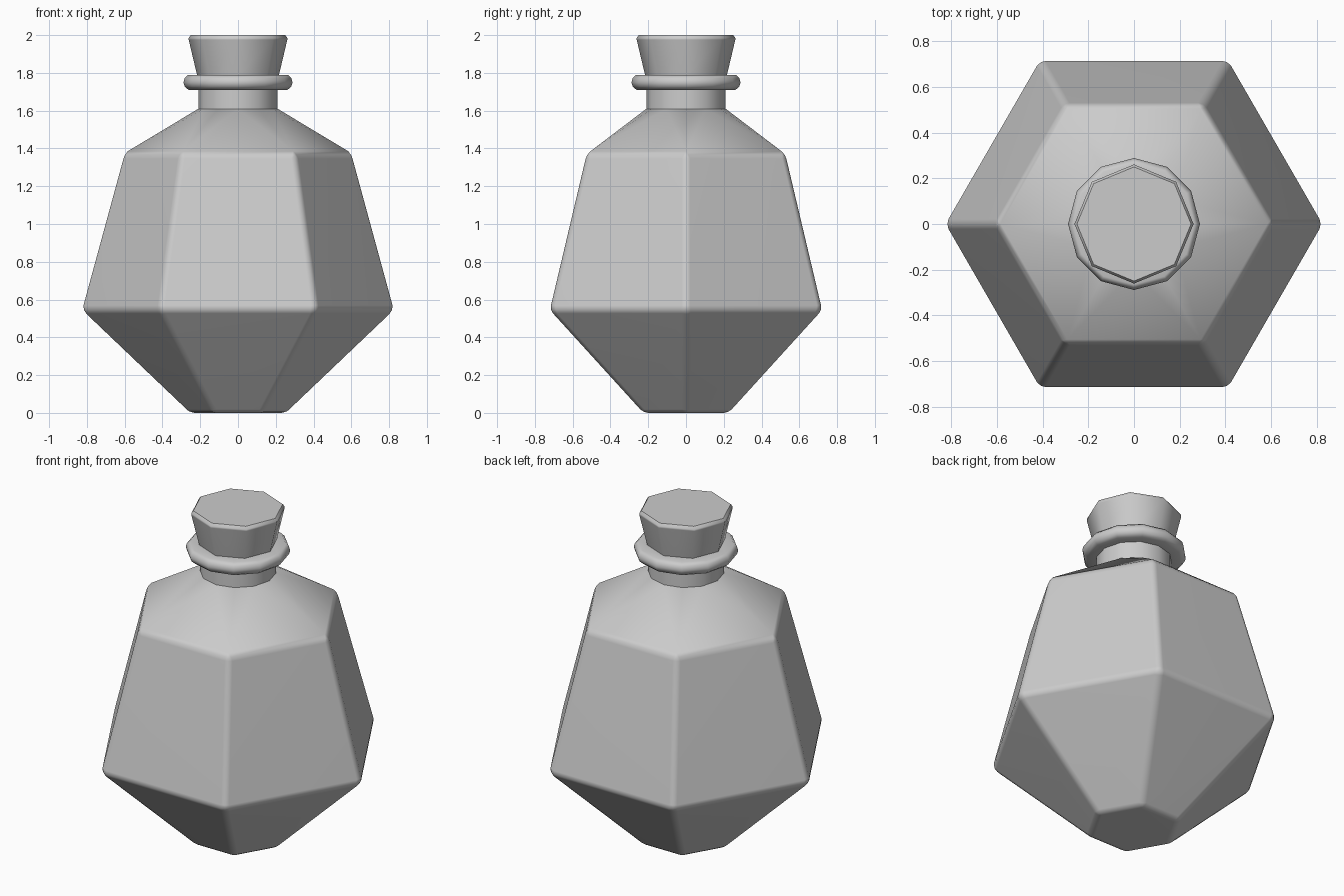
import bpy, bmesh, math

old = bpy.data.objects.get("Cube")
if old:
    bpy.data.objects.remove(old, do_unlink=True)

grey = bpy.data.materials.new("plain_grey")
grey.use_nodes = True
colour = (0.6, 0.6, 0.6, 1)
grey.diffuse_color = colour
grey.node_tree.nodes["Principled BSDF"].inputs["Base Color"].default_value = colour


def ring(bm, sides, radius, z):
    step = math.tau / sides
    return [bm.verts.new((radius * math.cos(i * step), radius * math.sin(i * step), z))
            for i in range(sides)]


def bridge(bm, low, high):
    n = len(low)
    for i in range(n):
        j = (i + 1) % n
        bm.faces.new((low[i], low[j], high[j], high[i]))


def finish(bm, name, angle):
    bmesh.ops.recalc_face_normals(bm, faces=bm.faces)
    mesh = bpy.data.meshes.new(name)
    bm.to_mesh(mesh)
    bm.free()
    mesh.materials.append(grey)
    obj = bpy.data.objects.new(name, mesh)
    bpy.context.collection.objects.link(obj)
    bpy.ops.object.select_all(action='DESELECT')
    obj.select_set(True)
    bpy.context.view_layer.objects.active = obj
    bpy.ops.object.shade_smooth_by_angle(angle=math.radians(angle))
    weighted = obj.modifiers.new("Weighted normals", 'WEIGHTED_NORMAL')
    weighted.keep_sharp = True
    return obj


def lathe(name, sides, profile, closed=False, angle=40):
    bm = bmesh.new()
    rings = [ring(bm, sides, r, z) for r, z in profile]
    for low, high in zip(rings, rings[1:]):
        bridge(bm, low, high)
    if closed:
        bridge(bm, rings[-1], rings[0])
    else:
        bm.faces.new(rings[0])
        bm.faces.new(rings[-1])
    return finish(bm, name, angle)


# Hexagonal bottle body whose shoulder fans out to a twelve-sided neck
bm = bmesh.new()
base, belly, shoulder = [ring(bm, 6, r, z) for r, z in
                         ((0.26, 0), (0.832, 0.545), (0.607, 1.37))]
collar = ring(bm, 12, 0.21, 1.61)
bm.faces.new(base)
bridge(bm, base, belly)
bridge(bm, belly, shoulder)
for i in range(6):
    a, b = shoulder[i], shoulder[(i + 1) % 6]
    left, mid, right = (collar[(2 * i + k) % 12] for k in range(3))
    bm.faces.new((a, b, mid))
    bm.faces.new((a, mid, left))
    bm.faces.new((b, right, mid))
bm.faces.new(collar)

# Rounded corners on the body below the shoulder
corners = [e for e in bm.edges if all(v.co.z < 1.5 for v in e.verts)]
bmesh.ops.bevel(bm, geom=corners, offset=0.025, segments=2, profile=0.5,
                affect='EDGES', clamp_overlap=True)
finish(bm, "bottle_body", 40)

# Neck, rounded lip ring and tapered stopper
lathe("bottle_neck", 12, [(0.21, 1.60), (0.21, 1.75)], angle=35)
lip = [(0.20, 1.71), (0.262, 1.71), (0.282, 1.728), (0.289, 1.75),
       (0.282, 1.772), (0.265, 1.79), (0.20, 1.79)]
lathe("lip_ring", 12, lip, closed=True, angle=50)
lathe("stopper", 8, [(0.20, 1.72), (0.217, 1.79), (0.261, 1.975),
                     (0.261, 1.985), (0.25, 2.0)], angle=50)
